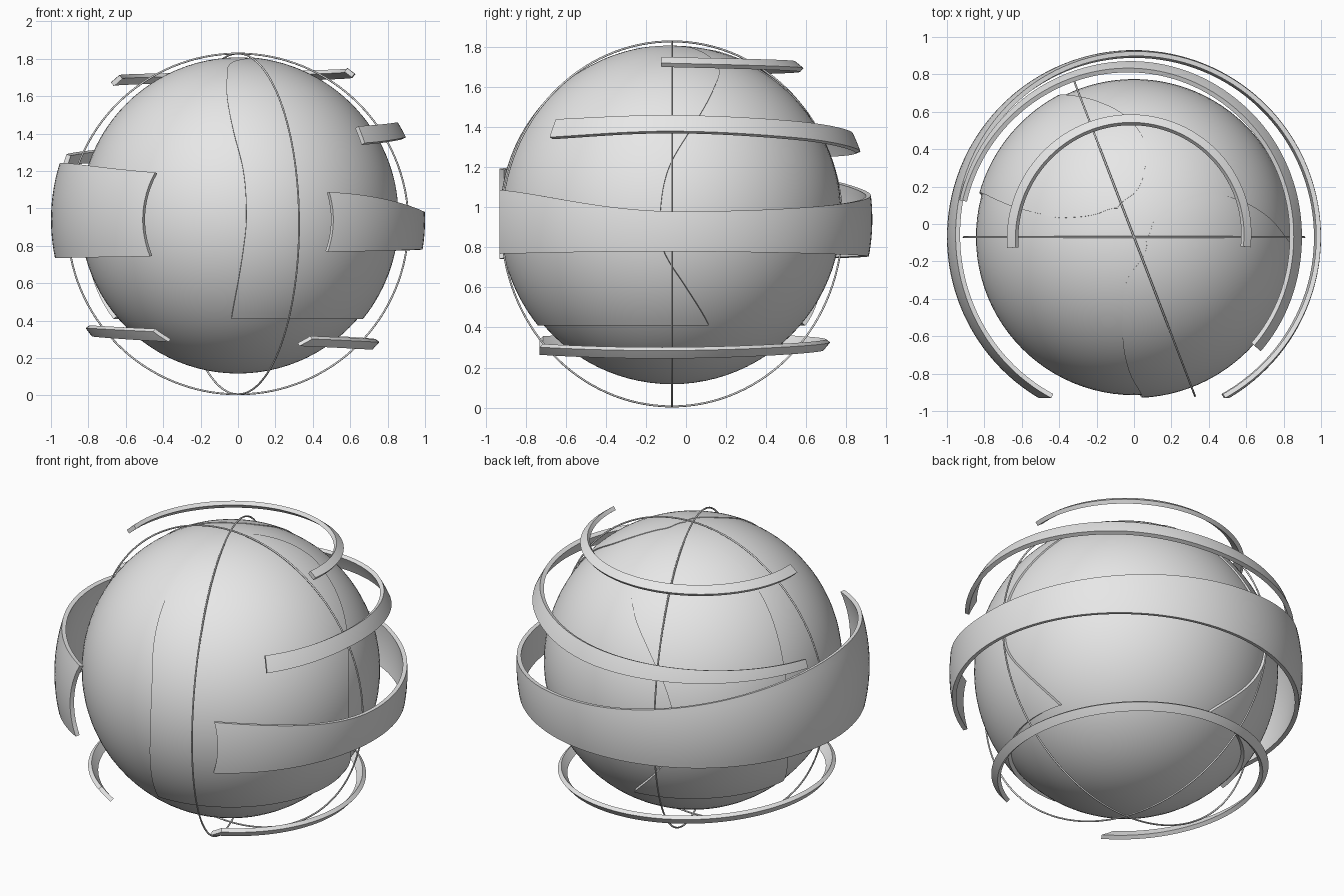
import bpy, bmesh
from math import sin, cos, radians, sqrt, pi

cube = bpy.data.objects.get("Cube")
if cube:
    bpy.data.objects.remove(cube, do_unlink=True)

CY = -0.07          # shared vertical axis of the globe

grey = bpy.data.materials.new("light grey")
grey.use_nodes = True
grey.diffuse_color = (0.8, 0.8, 0.8, 1)
grey.node_tree.nodes["Principled BSDF"].inputs["Base Color"].default_value = (0.8, 0.8, 0.8, 1)


def curve(keys, t):
    """Smooth value at t through (t, value) keys."""
    n = len(keys)
    i = 0
    while i < n - 2 and t > keys[i + 1][0]:
        i += 1

    def slope(k):
        a, b = keys[max(k - 1, 0)], keys[min(k + 1, n - 1)]
        return (b[1] - a[1]) / (b[0] - a[0])
    (t0, v0), (t1, v1) = keys[i], keys[i + 1]
    h = t1 - t0
    u = min(max((t - t0) / h, 0), 1)
    return (v0 * (1 + 2 * u) * (1 - u) ** 2 + slope(i) * h * u * (1 - u) ** 2
            + v1 * u * u * (3 - 2 * u) + slope(i + 1) * h * u * u * (u - 1))


def finish(obj, angle=35):
    obj.data.materials.append(grey)
    bpy.ops.object.select_all(action='DESELECT')
    obj.select_set(True)
    bpy.context.view_layer.objects.active = obj
    bpy.ops.object.shade_smooth_by_angle(angle=radians(angle))


def shell(name, rows, cols, point, thickness, cut_y=None):
    """Solid sheet from a grid function, optionally trimmed at a front plane."""
    bm = bmesh.new()
    grid = [[bm.verts.new(point(i / rows, j / cols)) for j in range(cols + 1)]
            for i in range(rows + 1)]
    for i in range(rows):
        for j in range(cols):
            bm.faces.new((grid[i][j], grid[i][j + 1], grid[i + 1][j + 1], grid[i + 1][j]))
    if cut_y is not None:
        bmesh.ops.bisect_plane(bm, geom=bm.verts[:] + bm.edges[:] + bm.faces[:],
                               plane_co=(0, cut_y, 0), plane_no=(0, -1, 0), clear_outer=True)
    bmesh.ops.remove_doubles(bm, verts=bm.verts, dist=0.0005)
    bm.normal_update()
    # face the sheet away from the globe
    for f in bm.faces:
        c = f.calc_center_median()
        c.y -= CY
        c.z -= 0.94
        if f.normal.dot(c) < 0:
            f.normal_flip()
    mesh = bpy.data.meshes.new(name)
    bm.to_mesh(mesh)
    bm.free()
    obj = bpy.data.objects.new(name, mesh)
    bpy.context.collection.objects.link(obj)
    mod = obj.modifiers.new("thickness", 'SOLIDIFY')
    mod.thickness = thickness
    mod.offset = -1
    bpy.context.view_layer.objects.active = obj
    bpy.ops.object.modifier_apply(modifier=mod.name)
    finish(obj)


# Core ball
bpy.ops.mesh.primitive_uv_sphere_add(segments=96, ring_count=48, radius=0.845,
                                     location=(0, CY, 0.962))
ball = bpy.context.object
ball.name = "core_ball"
finish(ball)

# Two thin upright hoops crossing at the poles
for name, turn in (("side_hoop", 0), ("front_hoop", 111)):
    bpy.ops.mesh.primitive_torus_add(major_radius=0.911, minor_radius=0.005,
                                     major_segments=128, minor_segments=8,
                                     location=(0, CY, 0.917),
                                     rotation=(pi / 2, 0, radians(turn)))
    hoop = bpy.context.object
    hoop.name = name
    finish(hoop, 60)


# Raised plates on the ball: (polar angle, left azimuth, right azimuth)
def plate(name, keys):
    left = [(k[0], k[1]) for k in keys]
    right = [(k[0], k[2]) for k in keys]
    first, last = keys[0][0], keys[-1][0]

    def point(u, v):
        polar = first + (last - first) * u ** 1.3
        a, b = curve(left, polar), curve(right, polar)
        az, p = radians(a + (b - a) * v), radians(polar)
        return (0.86 * sin(p) * cos(az), CY + 0.86 * sin(p) * sin(az), 0.95 + 0.86 * cos(p))
    shell(name, 60, 36, point, 0.05)


plate("front_plate", [(4, -10, -10), (8, -68, 35), (14, -97, 39), (30, -98, 33),
                      (41, -96, 22), (57, -92, 9), (73, -88, -1), (90, -87, -4),
                      (101, -88, -3), (114, -90, 5), (129, -93, 16)])
plate("back_plate", [(12, 120, 120), (16, 89, 149), (26, 81, 164), (37, 84, 166),
                     (49, 94, 166), (61, 105, 165), (75, 114, 164), (90, 118, 164),
                     (102, 116, 165), (114, 109, 168), (129, 95, 175)])


# Floating bands: (azimuth, lower height, upper height) on an outer sphere
def band(name, keys, cut_y=None, rows=6):
    low = [(k[0], k[1]) for k in keys]
    high = [(k[0], k[2]) for k in keys]
    first, last = keys[0][0], keys[-1][0]

    def point(u, v):
        az = first + (last - first) * v
        a, b = curve(low, az), curve(high, az)
        z = a + (b - a) * u
        r = sqrt(1 - (z - 0.94) ** 2)
        return (r * cos(radians(az)), CY + r * sin(radians(az)), z)
    shell(name, rows, 120, point, 0.025, cut_y)


band("middle_band", [(-75, 0.765, 1.10), (-50, 0.77, 1.075), (0, 0.78, 0.98),
                     (90, 0.755, 1.06), (180, 0.735, 1.24), (255, 0.745, 1.18)], -0.93, 12)
band("upper_band", [(-42, 1.35, 1.44), (0, 1.38, 1.46), (45, 1.345, 1.43),
                    (90, 1.28, 1.37), (168, 1.24, 1.29)])
band("top_band", [(-5, 1.72, 1.75), (90, 1.695, 1.73), (185, 1.672, 1.712)], None, 3)
band("bottom_band", [(-80, 0.27, 0.31), (0, 0.245, 0.285), (90, 0.285, 0.325),
                     (180, 0.315, 0.36), (260, 0.275, 0.33)], -0.73, 3)
